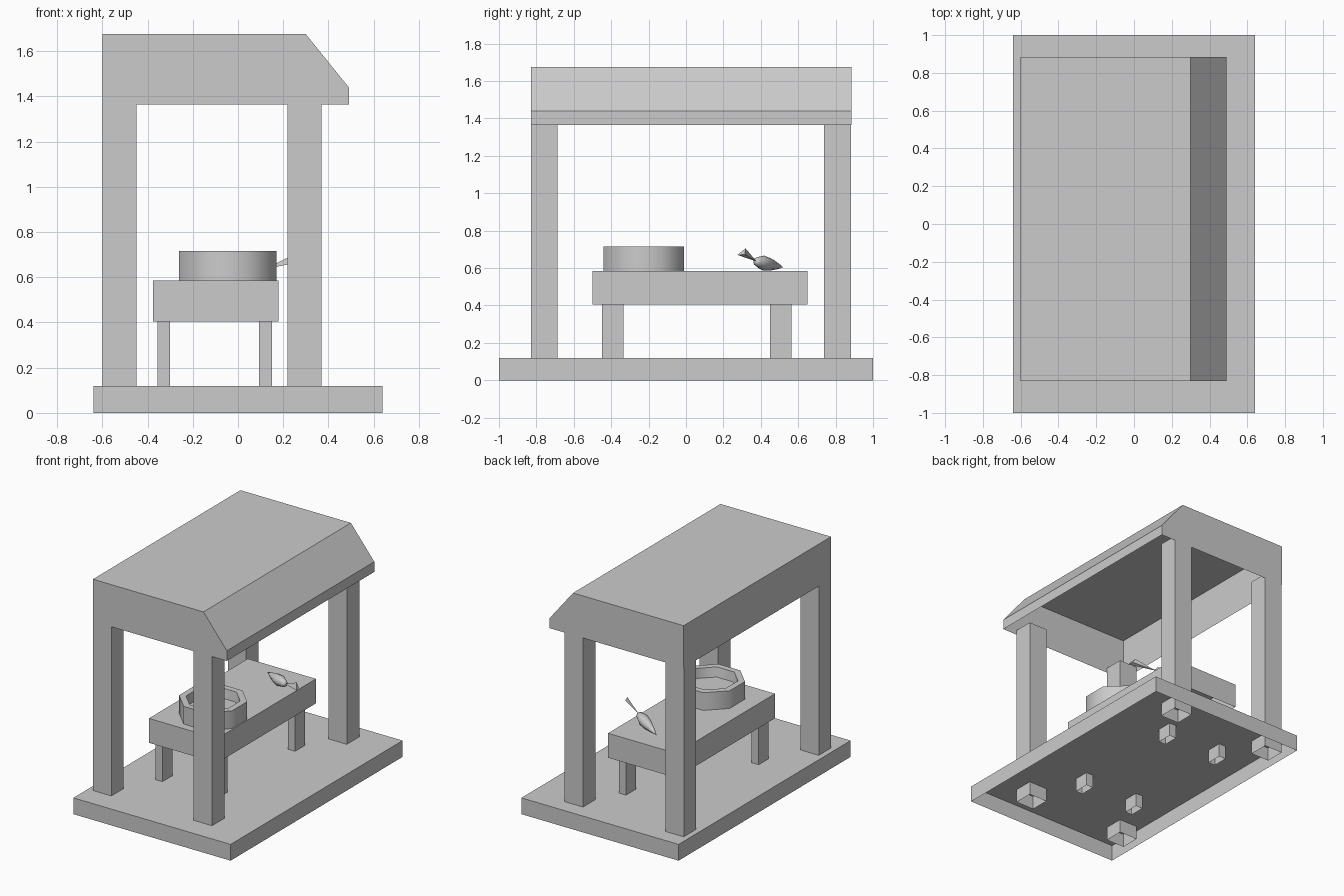
import bpy, bmesh, math
from mathutils import Vector

if "Cube" in bpy.data.objects:
    bpy.data.objects.remove(bpy.data.objects["Cube"])


def finish(name, bm, smooth=None):
    me = bpy.data.meshes.new(name)
    bm.to_mesh(me)
    bm.free()
    ob = bpy.data.objects.new(name, me)
    bpy.context.collection.objects.link(ob)
    if smooth:
        bpy.ops.object.select_all(action='DESELECT')
        bpy.context.view_layer.objects.active = ob
        ob.select_set(True)
        bpy.ops.object.shade_smooth_by_angle(angle=math.radians(smooth))
    return ob


def box(name, x, y, z, open_top=False):
    """Box shell with an open underside, given as (min, max) per axis."""
    bm = bmesh.new()
    bmesh.ops.create_cube(bm, size=1)
    for v in bm.verts:
        v.co = [r[0] if c < 0 else r[1] for c, r in zip(v.co, (x, y, z))]
    bm.normal_update()
    drop = [f for f in bm.faces if f.normal.z < -.5 or (open_top and f.normal.z > .5)]
    bmesh.ops.delete(bm, geom=drop, context='FACES_ONLY')
    return finish(name, bm)


def lathe(name, profile, sides, origin, axis, phase=0, smooth=50):
    """Revolve (radius, height) points around an axis; zero radius closes to a point."""
    bm = bmesh.new()
    rot = Vector(axis).to_track_quat('Z', 'Y')
    rings = []
    for r, h in profile:
        rings.append([bm.verts.new(Vector(origin) + rot @ Vector((
            r * math.cos(phase + i * math.tau / sides),
            r * math.sin(phase + i * math.tau / sides), h))) for i in range(sides)])
    for a, b in zip(rings, rings[1:]):
        for i in range(sides):
            j = (i + 1) % sides
            bm.faces.new((a[i], a[j], b[j], b[i]))
    bmesh.ops.remove_doubles(bm, verts=bm.verts, dist=1e-5)
    return finish(name, bm, smooth)


# base slab
box("base", (-.64, .64), (-1, 1), (0, .12))

# four posts running from inside the base up into the roof
for xn, x in (("back", (-.6, -.45)), ("front", (.22, .37))):
    for yn, y in (("left", (-.83, -.687)), ("right", (.738, .883))):
        box(f"{xn}_{yn}_post", x, y, (.02, 1.4), True)

# roof hood: chamfered profile extruded along y, open underneath
bm = bmesh.new()
profile = [(-.6, 1.365), (-.6, 1.675), (.3, 1.675), (.49, 1.44), (.49, 1.365)]
near = [bm.verts.new((x, -.83, z)) for x, z in profile]
far = [bm.verts.new((x, .885, z)) for x, z in profile]
bm.faces.new(near[::-1])
bm.faces.new(far)
for i in range(4):
    bm.faces.new((near[i], near[i + 1], far[i + 1], far[i]))
finish("roof", bm)

# table
box("table_top", (-.375, .18), (-.5, .65), (.405, .585))
for xn, x in (("back", (-.357, -.3)), ("front", (.093, .15))):
    for yn, y in (("left", (-.45, -.335)), ("right", (.45, .565))):
        box(f"table_{xn}_{yn}_leg", x, y, (.02, .44), True)

# eight-sided bowl with an inner floor
lathe("bowl", [(.233, 0), (.233, .13), (.185, .13), (.175, .06), (0, .06)], 8,
      (-.045, -.225, .585), (0, 0, 1), math.pi / 8)

# carrot: tapered root lying on the table and a flat leaf
joint, tip = Vector((.13, .37, .637)), Vector((-.125, .52, .603))
axis = tip - joint
n = axis.length
lathe("carrot_root", [(0, 0), (.024, .02), (.04, .3 * n), (.034, .52 * n),
                      (.016, .8 * n), (0, n)], 8, joint, axis)

bm = bmesh.new()
pts = [bm.verts.new(p) for p in (joint + axis * .05, (.285, .275, .67),
                                 (.255, .318, .705), (.275, .315, .672))]
for f in ((0, 1, 2), (0, 2, 3), (0, 3, 1), (1, 3, 2)):
    bm.faces.new([pts[i] for i in f])
bmesh.ops.recalc_face_normals(bm, faces=bm.faces)
finish("carrot_leaf", bm)
